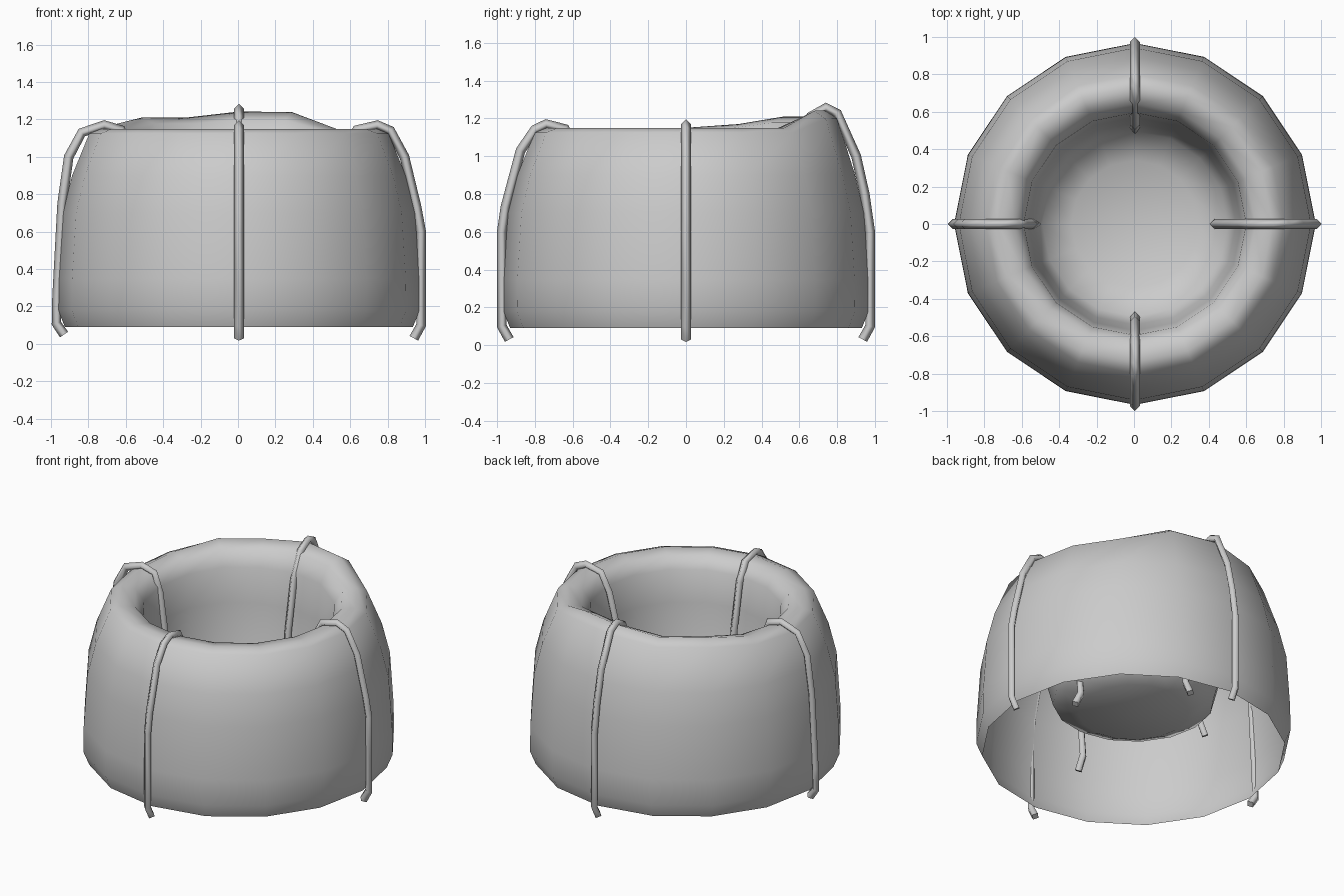
import bpy, bmesh, math

if "Cube" in bpy.data.objects:
    bpy.data.objects.remove(bpy.data.objects["Cube"])

SIDES = 16
CX = .005
# profile of the padded shell: radius, height, share of the back rise
PROFILE = [(.93, .09, 0), (.967, .18, 0), (.965, .35, 0), (.942, .70, 0),
           (.892, .90, .1), (.80, 1.125, .8), (.735, 1.15, 1), (.645, 1.135, .7),
           (.595, 1.06, .3), (.57, .85, 0), (.54, .60, 0), (.495, .43, 0),
           (.34, .355, 0)]
# how far the rim rises at each corner of the back
RISE = {3: .09, 4: .092, 5: .06, 6: .06, 7: .02}


def make_shell():
    bm = bmesh.new()
    rings = []
    for r, z, share in PROFILE:
        ring = []
        for i in range(SIDES):
            a = 2 * math.pi * i / SIDES
            ring.append(bm.verts.new((CX + r * math.cos(a), r * math.sin(a),
                                      z + share * RISE.get(i, 0))))
        rings.append(ring)
    for low, high in zip(rings, rings[1:]):
        for i in range(SIDES):
            j = (i + 1) % SIDES
            bm.faces.new((low[i], low[j], high[j], high[i]))
    # rounded bowl floor
    centre = bm.verts.new((CX, 0, .32))
    for i in range(SIDES):
        bm.faces.new((rings[-1][i], rings[-1][(i + 1) % SIDES], centre))
    for f in bm.faces:
        f.smooth = True
    mesh = bpy.data.meshes.new("padded_shell")
    bm.to_mesh(mesh)
    bm.free()
    bpy.context.collection.objects.link(bpy.data.objects.new("padded_shell", mesh))


def make_strap(name, angle, path):
    curve = bpy.data.curves.new(name, 'CURVE')
    curve.dimensions = '3D'
    curve.bevel_depth = .026
    curve.bevel_resolution = 0
    curve.use_fill_caps = True
    s = curve.splines.new('POLY')
    s.points.add(len(path) - 1)
    for p, (r, z) in zip(s.points, path):
        p.co = (CX + r * math.cos(angle), r * math.sin(angle), z, 1)
    s.use_smooth = True
    ob = bpy.data.objects.new(name, curve)
    bpy.context.collection.objects.link(ob)
    bpy.ops.object.select_all(action='DESELECT')
    ob.select_set(True)
    bpy.context.view_layer.objects.active = ob
    bpy.ops.object.convert(target='MESH')


def inner(r, z):
    # inner leg leaning inwards, with a small hook at its end
    return [((.56 + r) / 2, .72), (r + .01, z + .2), (r, z + .09), (r + .045, z)]


make_shell()

# four hooked straps over the rim
low = [(.935, .03), (.974, .10), (.974, .60)]
make_strap("right_strap", 0, low + [
    (.95, .73), (.885, 1.0), (.81, 1.14), (.74, 1.17), (.63, 1.145), (.57, 1.03)]
    + inner(.42, .24))
make_strap("back_strap", math.pi / 2, low + [
    (.945, .80), (.90, 1.0), (.80, 1.225), (.74, 1.257), (.66, 1.21), (.59, 1.05)]
    + inner(.50, .25))
make_strap("left_strap", math.pi, [(.935, .05), (.976, .11), (.972, .25),
    (.945, .75), (.91, 1.0), (.84, 1.13), (.72, 1.17), (.63, 1.145), (.59, 1.03)]
    + inner(.53, .40))
make_strap("front_strap", -math.pi / 2, low + [
    (.955, .73), (.875, 1.03), (.80, 1.14), (.74, 1.17), (.64, 1.145), (.58, 1.03)]
    + inner(.48, .17))
